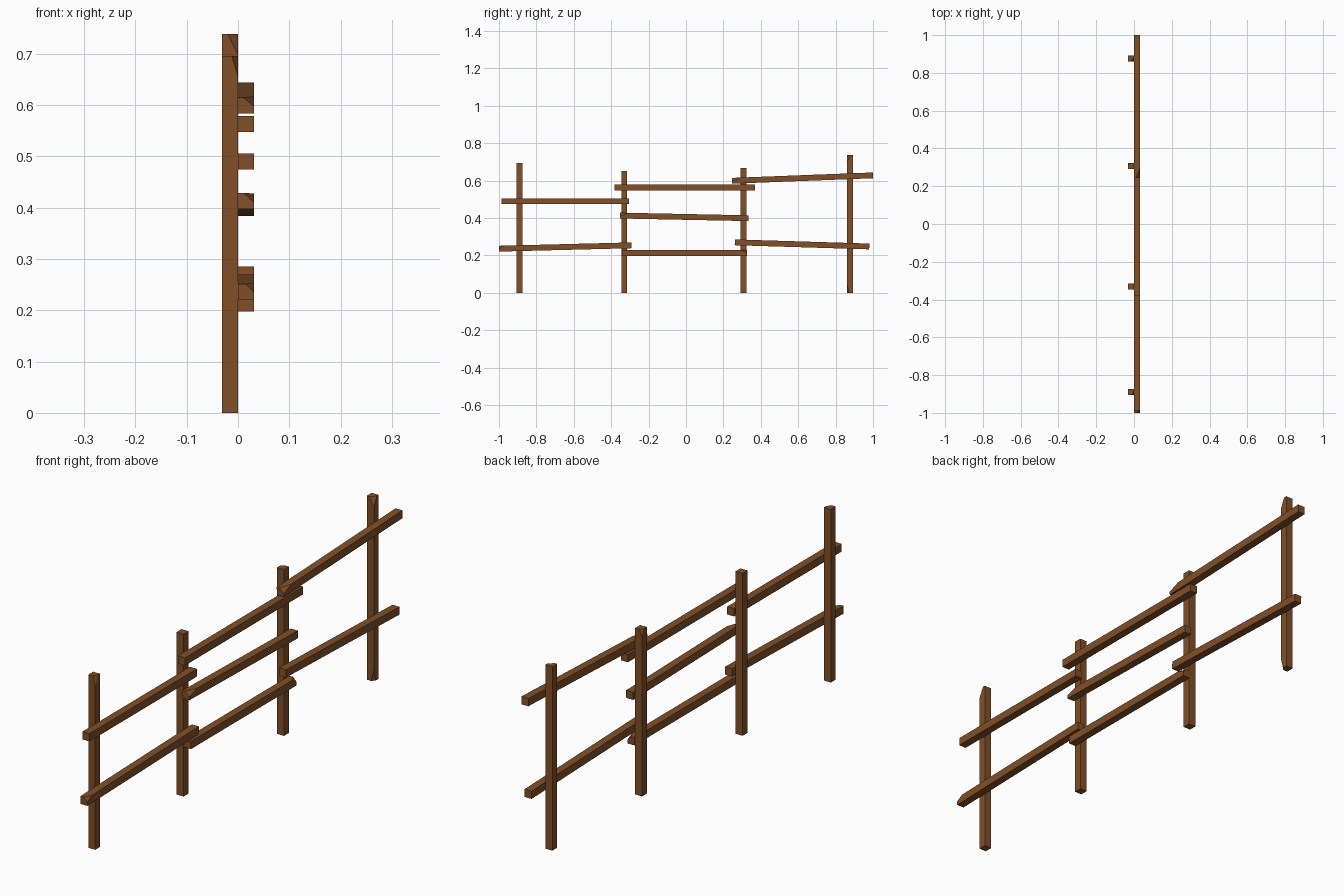
import bpy, bmesh, math
from mathutils import Vector, Matrix

if "Cube" in bpy.data.objects:
    bpy.data.objects.remove(bpy.data.objects["Cube"])

T = 0.031  # timber thickness

wood = bpy.data.materials.new("brown_wood")
wood.diffuse_color = (0.22, 0.08, 0.021, 1)
wood.use_nodes = True
wood.node_tree.nodes["Principled BSDF"].inputs["Base Color"].default_value = wood.diffuse_color


def timber(name, size, matrix, chops=()):
    """Square timber; each chop is (corner signs, cut distance along each axis)."""
    bm = bmesh.new()
    bmesh.ops.create_cube(bm, size=1)
    bmesh.ops.scale(bm, vec=size, verts=bm.verts)
    for sign, cut in chops:
        c = Vector([s * d / 2 for s, d in zip(sign, size)])
        p = [c - Vector([sign[i] * cut[i] if i == k else 0 for i in range(3)])
             for k in range(3)]
        n = (p[1] - p[0]).cross(p[2] - p[0]).normalized()
        if n.dot(c - p[0]) < 0:
            n.negate()
        bmesh.ops.bisect_plane(bm, geom=bm.verts[:] + bm.edges[:] + bm.faces[:],
                               plane_co=p[0], plane_no=n, clear_outer=True)
        bmesh.ops.holes_fill(bm, edges=[e for e in bm.edges if e.is_boundary])
    bmesh.ops.recalc_face_normals(bm, faces=bm.faces)
    bm.transform(matrix)
    me = bpy.data.meshes.new(name)
    bm.to_mesh(me)
    bm.free()
    me.materials.append(wood)
    bpy.context.collection.objects.link(bpy.data.objects.new(name, me))


# Upright posts: y, height, chipped corners
posts = [
    (-0.89, 0.695, [((1, -1, 1), (0.012, 0.02, 0.04))]),
    (-0.33, 0.652, []),
    (0.307, 0.668, [((-1, 1, 1), (0.012, 0.012, 0.03))]),
    (0.877, 0.738, [((1, -1, 1), (0.02, 0.018, 0.04)),
                    ((1, -1, -1), (0.012, 0.012, 0.045))]),
]
for i, (y, h, chops) in enumerate(posts):
    timber(f"post_{i + 1}", (T, T, h), Matrix.Translation((-T / 2, y, h / 2)), chops)

# Rails nailed to the +x side: start y, z, end y, z, chipped corners
near_chip = ((1, -1, 1), (0.02, 0.05, 0.018))
rails = [
    ("left_upper_rail", -0.987, 0.490, -0.305, 0.490, []),
    ("left_lower_rail", -1.0, 0.236, -0.292, 0.254, [((1, -1, 1), (0.016, 0.03, 0.016))]),
    ("middle_top_rail", -0.382, 0.563, 0.368, 0.563, []),
    ("middle_centre_rail", -0.353, 0.413, 0.335, 0.399, [near_chip]),
    ("middle_bottom_rail", -0.343, 0.213, 0.326, 0.213, [((1, 1, 1), (0.015, 0.03, 0.015))]),
    ("right_upper_rail", 0.246, 0.599, 1.0, 0.628, [near_chip]),
    ("right_lower_rail", 0.261, 0.270, 0.98, 0.248, []),
]
for name, y0, z0, y1, z1, chops in rails:
    length = math.hypot(y1 - y0, z1 - z0)
    m = (Matrix.Translation((T / 2, (y0 + y1) / 2, (z0 + z1) / 2))
         @ Matrix.Rotation(math.atan2(z1 - z0, y1 - y0), 4, 'X'))
    timber(name, (T, length, T), m, chops)
